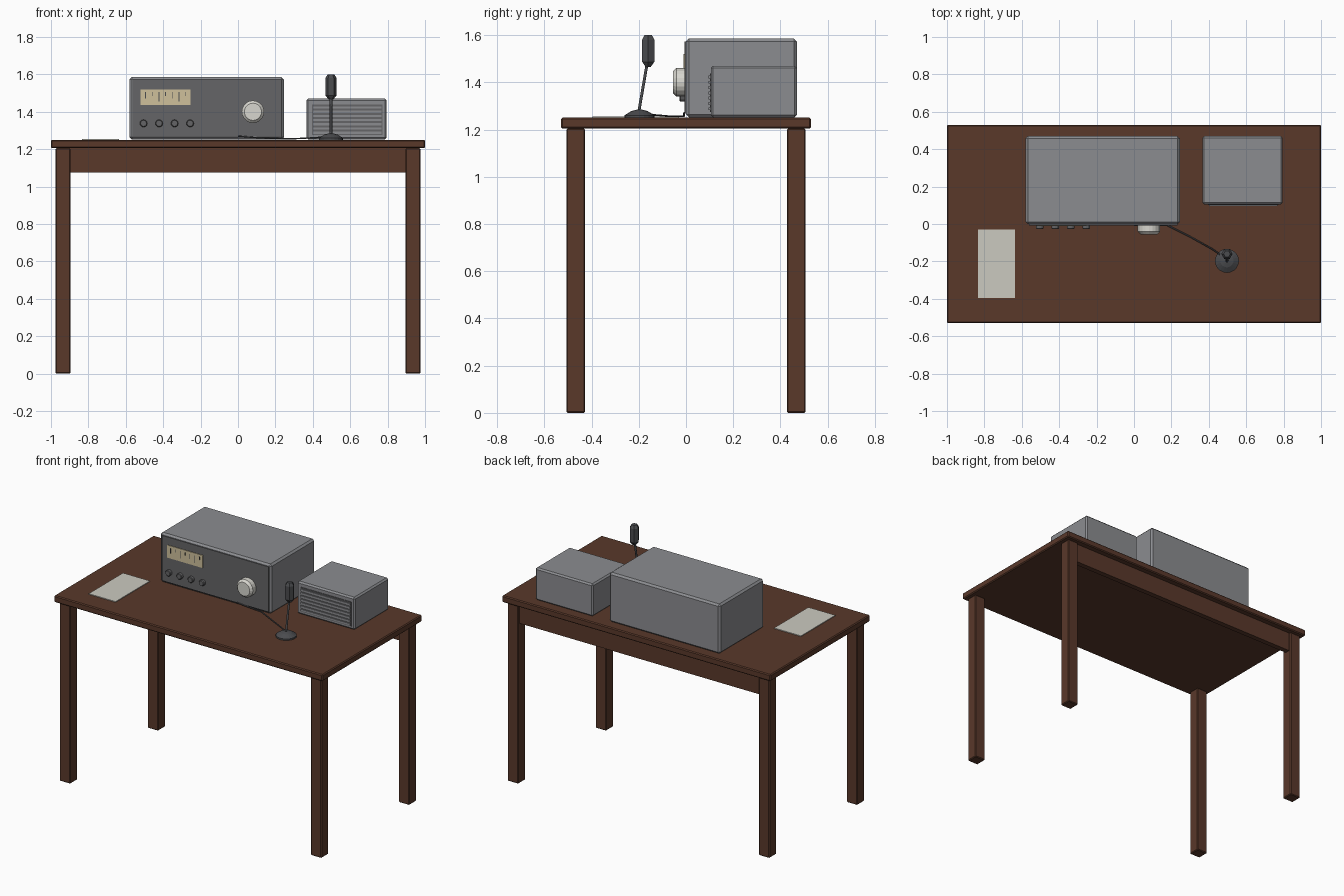
import bpy, math
from mathutils import Vector, Matrix

cube = bpy.data.objects.get("Cube")
if cube:
    bpy.data.objects.remove(cube, do_unlink=True)


def material(name, rgb):
    m = bpy.data.materials.new(name)
    m.use_nodes = True
    m.diffuse_color = (*rgb, 1)
    m.node_tree.nodes["Principled BSDF"].inputs["Base Color"].default_value = (*rgb, 1)
    return m


WOOD = material("brown wood", (0.10, 0.040, 0.023))
CASE = material("grey metal", (0.26, 0.265, 0.28))
PANEL = material("dark grey panel", (0.13, 0.13, 0.135))
DARK = material("charcoal", (0.07, 0.072, 0.078))
CREAM = material("cream dial", (0.62, 0.53, 0.33))
IVORY = material("ivory knob", (0.68, 0.67, 0.62))
PAPER = material("off white paper", (0.60, 0.59, 0.53))


def make(name, verts, faces, mat):
    mesh = bpy.data.meshes.new(name)
    mesh.from_pydata(verts, [], faces)
    mesh.materials.append(mat)
    ob = bpy.data.objects.new(name, mesh)
    bpy.context.collection.objects.link(ob)
    return ob


def box(name, x, y, z, mat, bevel=0):
    """Box from ranges along each axis, with an optional chamfer."""
    verts = [(a, b, c) for a in x for b in y for c in z]
    faces = [(0, 1, 3, 2), (4, 6, 7, 5), (0, 4, 5, 1),
             (2, 3, 7, 6), (0, 2, 6, 4), (1, 5, 7, 3)]
    ob = make(name, verts, faces, mat)
    if bevel:
        mod = ob.modifiers.new("chamfer", "BEVEL")
        mod.width, mod.segments = bevel, 1
    return ob


def lathe(name, centre, profile, sides, mat, axis=(0, 0, 1)):
    """Turned solid: profile is (radius, distance along axis) pairs."""
    turn = Vector((0, 0, 1)).rotation_difference(Vector(axis)).to_matrix().to_4x4()
    place = Matrix.Translation(centre) @ turn
    verts = [place @ Vector((r * math.cos(math.tau * i / sides),
                             r * math.sin(math.tau * i / sides), h))
             for r, h in profile for i in range(sides)]
    faces = [(k * sides + i, k * sides + (i + 1) % sides,
              (k + 1) * sides + (i + 1) % sides, (k + 1) * sides + i)
             for k in range(len(profile) - 1) for i in range(sides)]
    last = (len(profile) - 1) * sides
    faces += [tuple(reversed(range(sides))), tuple(range(last, last + sides))]
    return make(name, verts, faces, mat)


def tube(name, points, radius, mat):
    curve = bpy.data.curves.new(name, "CURVE")
    curve.dimensions = "3D"
    curve.bevel_depth, curve.bevel_resolution = radius, 1
    curve.use_fill_caps = True
    spline = curve.splines.new("POLY")
    spline.points.add(len(points) - 1)
    for p, co in zip(spline.points, points):
        p.co = (*co, 1)
    curve.materials.append(mat)
    ob = bpy.data.objects.new(name, curve)
    bpy.context.collection.objects.link(ob)


# Table
box("table_top", (-1, 1), (-0.53, 0.53), (1.205, 1.25), WOOD, 0.006)
for sx, side in ((-1, "right"), (1, "left")):
    for sy, end in ((-1, "front"), (1, "back")):
        box(f"{end}_{side}_leg", sorted((sx * 0.895, sx * 0.975)),
            sorted((sy * 0.428, sy * 0.506)), (0, 1.205), WOOD, 0.005)
box("back_apron", (-0.9, 0.9), (0.455, 0.49), (1.075, 1.205), WOOD)

# Radio
box("radio_case", (-0.58, 0.245), (0, 0.47), (1.252, 1.585), CASE, 0.012)
box("radio_front_panel", (-0.562, 0.232), (-0.007, 0.01), (1.268, 1.572), PANEL)
box("dial_window", (-0.52, -0.255), (-0.011, 0), (1.435, 1.52), CREAM)
for i, height in enumerate((0.035, 0.02, 0.05, 0.02, 0.035, 0.05, 0.02)):
    x = -0.497 + i * 0.036
    box(f"dial_mark_{i + 1}", (x, x + 0.004), (-0.0115, -0.005),
        (1.505 - height, 1.505), DARK)
for i in range(4):
    lathe(f"small_knob_{i + 1}", (-0.505 + i * 0.083, -0.005, 1.338),
          [(0.02, 0), (0.02, 0.018), (0.016, 0.022)], 12, PANEL, (0, -1, 0))
lathe("tuning_knob", (0.08, -0.005, 1.40),
      [(0.06, 0), (0.06, 0.036), (0.046, 0.05)], 20, IVORY, (0, -1, 0))

# Loudspeaker
box("speaker_case", (0.365, 0.795), (0.105, 0.47), (1.252, 1.47), CASE, 0.01)
box("speaker_grille", (0.395, 0.772), (0.101, 0.11), (1.275, 1.438), PANEL)
for i in range(7):
    z = 1.282 + i * 0.0225
    box(f"grille_slat_{i + 1}", (0.4, 0.767), (0.095, 0.105), (z, z + 0.012), CASE)

# Desk microphone
lathe("microphone_base", (0.497, -0.197, 1.25),
      [(0.064, 0), (0.064, 0.01), (0.035, 0.028), (0.012, 0.034)], 20, DARK)
tube("microphone_stem", [(0.497, -0.2, 1.275), (0.497, -0.166, 1.472)], 0.007, DARK)
lathe("microphone_head", (0.497, -0.16, 1.465),
      [(0.012, 0), (0.03, 0.022), (0.03, 0.115), (0.018, 0.135)], 6, DARK)
tube("microphone_cable",
     [(0.47, -0.17, 1.268), (0.42, -0.135, 1.262), (0.3, -0.068, 1.256),
      (0.18, -0.008, 1.257), (0.08, -0.008, 1.263), (0, -0.008, 1.27)], 0.004, DARK)

# Sheet of paper
box("paper_sheet", (-0.835, -0.635), (-0.395, -0.03), (1.25, 1.255), PAPER)
